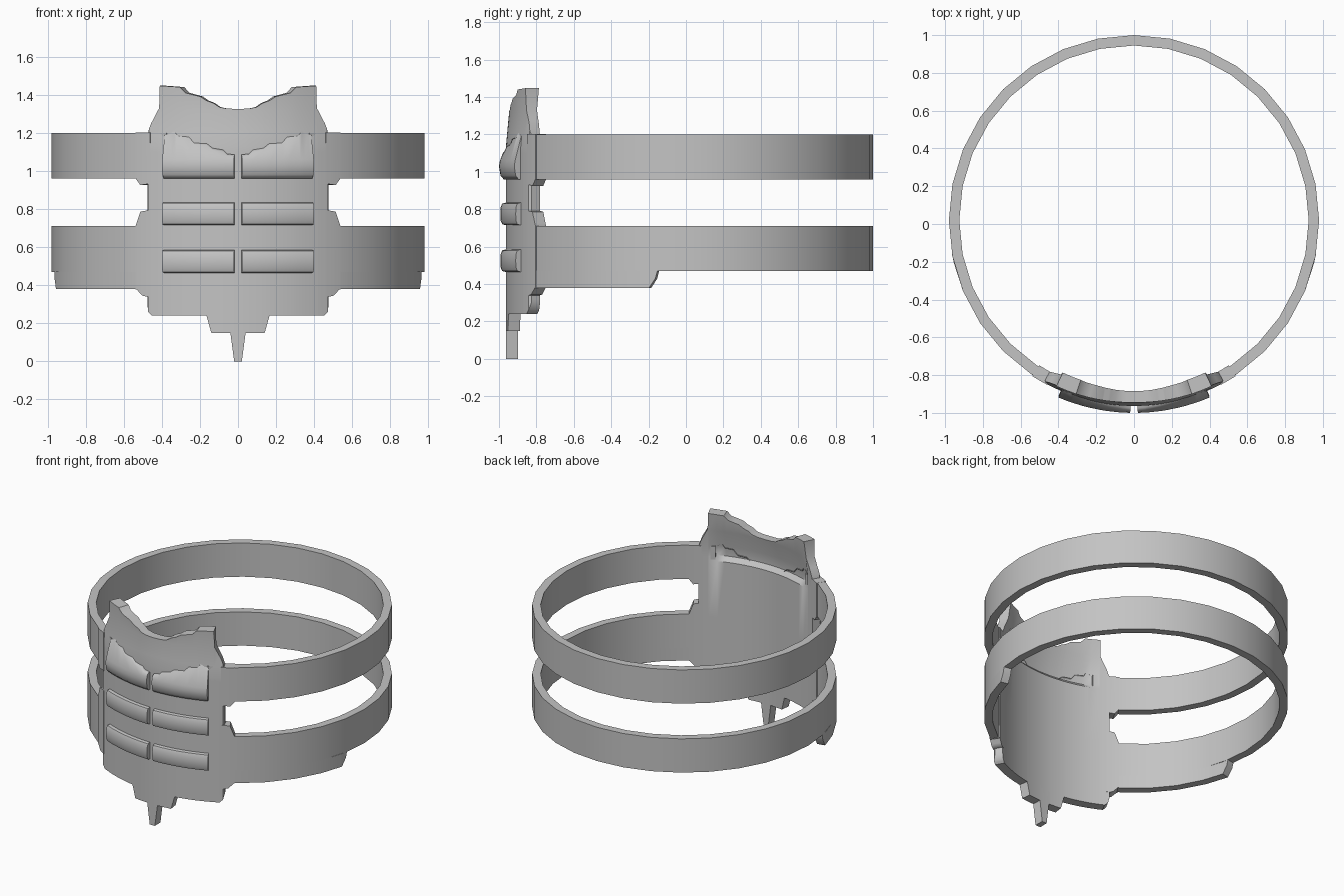
import bpy, bmesh, math

if "Cube" in bpy.data.objects:
    bpy.data.objects.remove(bpy.data.objects["Cube"])

CY = 0.02      # centre of the rings in y
R = 0.98       # outer ring radius

grey = bpy.data.materials.new("plain grey")
grey.diffuse_color = (0.55, 0.55, 0.55, 1)
grey.use_nodes = True
grey.node_tree.nodes["Principled BSDF"].inputs["Base Color"].default_value = grey.diffuse_color


def interp(pts, x):
    """Piecewise linear lookup."""
    if x <= pts[0][0]:
        return pts[0][1]
    for (x0, y0), (x1, y1) in zip(pts, pts[1:]):
        if x <= x1:
            return y0 + (y1 - y0) * (x - x0) / (x1 - x0)
    return pts[-1][1]


def panel(name, angles, rows, smooth=35):
    """Closed curved slab: rows(angle) gives (z, outer radius, inner radius)."""
    bm = bmesh.new()
    loops = []
    for a in angles:
        rw = rows(a)
        pts = [(ro, z) for z, ro, ri in rw] + [(ri, z) for z, ro, ri in reversed(rw)]
        loops.append([bm.verts.new((r * math.sin(a), CY - r * math.cos(a), z)) for r, z in pts])
    n = len(loops[0])
    for l0, l1 in zip(loops, loops[1:]):
        for i in range(n):
            j = (i + 1) % n
            bm.faces.new((l0[i], l1[i], l1[j], l0[j]))
    for lp in (loops[0], loops[-1]):       # end caps, one quad per row
        for i in range(n // 2 - 1):
            bm.faces.new((lp[i], lp[i + 1], lp[n - 2 - i], lp[n - 1 - i]))
    bmesh.ops.remove_doubles(bm, verts=bm.verts, dist=0.0005)
    bmesh.ops.recalc_face_normals(bm, faces=bm.faces)
    me = bpy.data.meshes.new(name)
    bm.to_mesh(me)
    bm.free()
    me.materials.append(grey)
    ob = bpy.data.objects.new(name, me)
    bpy.context.collection.objects.link(ob)
    bpy.ops.object.select_all(action='DESELECT')
    ob.select_set(True)
    bpy.context.view_layer.objects.active = ob
    bpy.ops.object.shade_smooth_by_angle(angle=math.radians(smooth))
    return ob


def ang(x, r=R):
    return math.asin(x / r)


# Two open rings, joined by the front plate
ring_angles = [math.radians(22.5 + 11.25 * i) for i in range(29)]
for name, z0, z1 in (("lower_ring", 0.47, 0.71), ("upper_ring", 0.96, 1.20)):
    panel(name, ring_angles, lambda a: [(z0, R, 0.925), (z1, R, 0.925)])

# Front plate with pointed foot and ragged top edge
LOW = [(0, 0), (.02, 0), (.04, .15), (.14, .15), (.165, .24), (.45, .24), (.47, .26), (.48, .30)]
HIGH = [(0, 1.325), (.06, 1.327), (.10, 1.335), (.13, 1.355), (.17, 1.37), (.20, 1.39),
        (.28, 1.41), (.31, 1.44), (.415, 1.447), (.42, 1.33), (.46, 1.25), (.48, 1.19)]
OUTER = [(1.15, .983), (1.3, .965), (1.45, .97)]
INNER = [(1.10, .918), (1.13, .948), (1.2, .945), (1.32, .905), (1.45, .89)]
half = sorted({p[0] for p in LOW + HIGH} | {.24, .36})
plate_x = [-x for x in reversed(half[1:])] + half


def plate_rows(a):
    x = min(abs(R * math.sin(a)), .48)
    lo, hi = interp(LOW, x), interp(HIGH, x)
    inner = INNER if x < .40 else [(1.2, .918), (1.32, .905), (1.45, .89)]
    edge = .012 if x > .475 else 0          # softened side edge
    out = []
    for z in (lo, .32, .7, 1.10, 1.13, 1.2, 1.32, hi):
        z = min(max(z, lo), hi)
        out.append((z, interp(OUTER, z) - edge, interp(inner, z)))
    return out


panel("front_plate", [ang(x) for x in plate_x], plate_rows)

RAGGED = [(.02, 1.085), (.06, 1.09), (.08, 1.11), (.14, 1.12), (.17, 1.145), (.24, 1.15),
          (.27, 1.185), (.33, 1.19), (.35, 1.22), (.38, 1.20), (.40, 1.20)]


def bar_rows(z0, z1):
    """Rounded bar cross-section standing off the plate."""
    h = z1 - z0
    prof = ((0, .985), (.04, 1.003), (.2, 1.011), (.5, 1.013), (.8, 1.011), (.96, 1.003), (1, .985))
    return [(z0 + h * t, r, .965) for t, r in prof]


def top_bar_rows(a):
    """Top bar: bulges low, leans back up to a ragged edge."""
    hi = interp(RAGGED, abs(1.02 * math.sin(a)))
    return [(.96, .995, .95), (.98, 1.012, .95), (1.03, 1.02, .95), (1.06, 1.015, .95),
            (hi - .01, 1.015 - .25 * (hi - 1.06), .95), (hi, 1.0 - .25 * (hi - 1.06), .94)]


COLLARS = (("upper_collar", [(.48, .93), (.51, .925), (.535, .96)], [(.48, 1.2)]),
           ("lower_collar", [(.48, .34), (.50, .345), (.53, .378)],
            [(.48, .79), (.51, .785), (.535, .71)]))

for side, s in (("left", -1), ("right", 1)):
    # Horizontal bars on the plate
    bar_x = [.02 + .38 * i / 6 for i in range(7)]
    for k, z in enumerate((.465, .715)):
        panel(f"bar_{k + 1}_{side}", [s * ang(x, 1.013) for x in bar_x],
              lambda a: bar_rows(z, z + .12), 50)
    panel(f"top_bar_{side}", [s * ang(p[0], 1.02) for p in RAGGED], top_bar_rows, 50)

    # Flared collars where the rings meet the plate
    for name, lo, hi in COLLARS:
        panel(f"{name}_{side}", [s * ang(x) for x in (.46, .48, .50, .51, .53, .535)],
              lambda a: [(interp(lo, R * abs(math.sin(a))), .985, .917),
                         (interp(hi, R * abs(math.sin(a))) + .001, .985, .917)])

    # Deeper section under the front half of the lower ring
    cuff = [(76.5, .38), (77.2, .38), (79.2, .43), (79.8, .468)]
    degs = [28, 33.75, 45, 56.25, 67.5] + [p[0] for p in cuff]
    panel(f"lower_cuff_{side}", [s * math.radians(d) for d in degs],
          lambda a: [(interp(cuff, math.degrees(abs(a))), R, .925), (.472, R, .925)])
